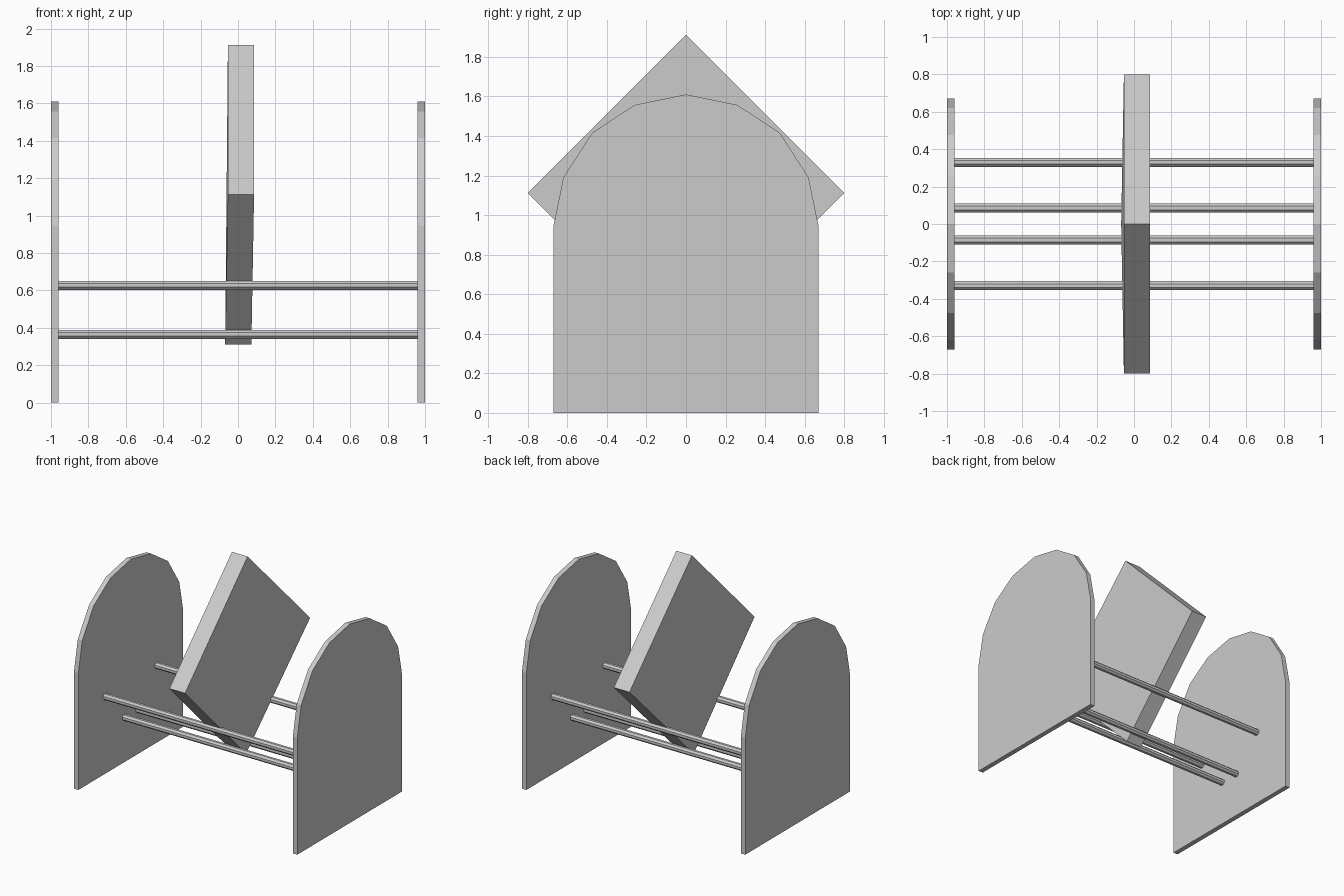
import bpy
import bmesh
import math
from mathutils import Matrix

if "Cube" in bpy.data.objects:
    bpy.data.objects.remove(bpy.data.objects["Cube"])

grey = bpy.data.materials.new("plain_grey")
grey.diffuse_color = (0.6, 0.6, 0.6, 1)
grey.use_nodes = True
grey.node_tree.nodes["Principled BSDF"].inputs["Base Color"].default_value = grey.diffuse_color


def finish(bm, name):
    """Turn a bmesh into a named, flat-shaded grey object."""
    bmesh.ops.recalc_face_normals(bm, faces=bm.faces)
    mesh = bpy.data.meshes.new(name)
    bm.to_mesh(mesh)
    bm.free()
    mesh.materials.append(grey)
    obj = bpy.data.objects.new(name, mesh)
    bpy.context.collection.objects.link(obj)
    return obj


def slab(name, outline, x0, x1):
    """Extrude a (y, z) outline between two x positions."""
    bm = bmesh.new()
    rings = [[bm.verts.new((x + dx, y, z)) for y, z, dx in outline] for x in (x0, x1)]
    n = len(outline)
    for i in range(n):
        j = (i + 1) % n
        bm.faces.new((rings[0][i], rings[0][j], rings[1][j], rings[1][i]))
    if n == 4:  # split the slightly twisted sides from first to third corner
        for r in rings:
            bm.faces.new((r[0], r[1], r[2]))
            bm.faces.new((r[0], r[2], r[3]))
    else:
        for r in rings:
            bm.faces.new(r)
    return finish(bm, name)


# Arched end panels
half = [(0.67, 0), (0.67, 0.945), (0.62, 1.19), (0.475, 1.415), (0.26, 1.557)]
arch = half + [(0, 1.61)] + [(-y, z) for y, z in reversed(half)]
arch = [(y, z, 0) for y, z in arch]
slab("left_end_panel", arch, -1.0, -0.96)
slab("right_end_panel", arch, 0.96, 1.0)

# Square block standing on its corner, lowest corner nudged sideways
slab("tilted_block",
     [(0, 1.913, 0), (0.8, 1.112, 0), (0, 0.311, -0.0145), (-0.8, 1.112, 0)],
     -0.054, 0.086)

# Round cradle rods joining the panels
for side, label in ((-1, "front"), (1, "back")):
    for y, z, level in ((0.33, 0.627, "upper"), (0.085, 0.365, "lower")):
        bm = bmesh.new()
        place = (Matrix.Translation((0, side * y, z))
                 @ Matrix.Rotation(math.pi / 2, 4, 'Y')
                 @ Matrix.Rotation(math.pi / 8, 4, 'Z'))
        bmesh.ops.create_cone(bm, cap_ends=True, segments=8, radius1=0.026,
                              radius2=0.026, depth=1.92, matrix=place)
        finish(bm, f"{label}_{level}_rod")
